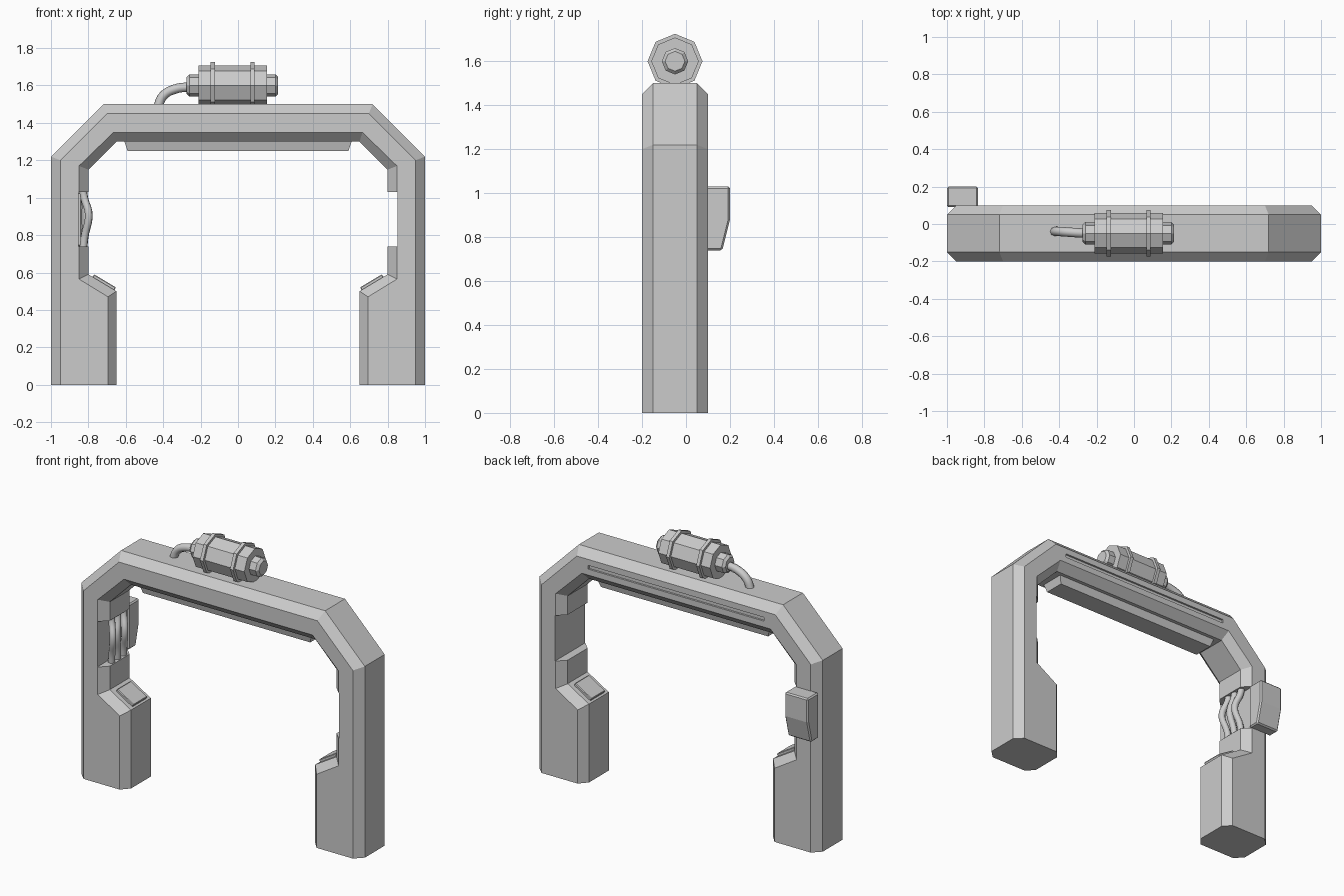
import bpy, bmesh, math
from mathutils import Vector

if "Cube" in bpy.data.objects:
    bpy.data.objects.remove(bpy.data.objects["Cube"])


def finish(name, bm, bevel=0.0):
    bmesh.ops.recalc_face_normals(bm, faces=bm.faces)
    me = bpy.data.meshes.new(name)
    bm.to_mesh(me)
    bm.free()
    ob = bpy.data.objects.new(name, me)
    bpy.context.collection.objects.link(ob)
    if bevel:
        mod = ob.modifiers.new("bevel", 'BEVEL')
        mod.width, mod.segments = bevel, 1
    return ob


def loft(name, loops, bevel=0.0):
    """Skin a list of equally long point loops and cap both ends."""
    bm = bmesh.new()
    rings = [[bm.verts.new(p) for p in loop] for loop in loops]
    n = len(rings[0])
    for a, b in zip(rings, rings[1:]):
        for i in range(n):
            j = (i + 1) % n
            bm.faces.new((a[i], a[j], b[j], b[i]))
    bm.faces.new(rings[0])
    bm.faces.new(rings[-1])
    return finish(name, bm, bevel)


def rect(x, y0, y1, z):
    return [(-x, y0, z), (x, y0, z), (x, y1, z), (-x, y1, z)]


def box(name, lo, hi, bevel=0.0):
    quad = lambda z: [(lo[0], lo[1], z), (hi[0], lo[1], z), (hi[0], hi[1], z), (lo[0], hi[1], z)]
    return loft(name, [quad(lo[2]), quad(hi[2])], bevel)


def octagon_x(name, stations, y=-0.05, z=1.6):
    """Eight-sided turned part along x; stations are (x, radius)."""
    ang = [i * math.pi / 4 for i in range(8)]
    return loft(name, [[(x, y + r * math.cos(a), z + r * math.sin(a)) for a in ang] for x, r in stations])


def tube(name, pts, radius):
    cu = bpy.data.curves.new(name, 'CURVE')
    cu.dimensions, cu.bevel_depth, cu.bevel_resolution = '3D', radius, 2
    cu.use_fill_caps = True
    sp = cu.splines.new('BEZIER')
    sp.bezier_points.add(len(pts) - 1)
    for bp, p in zip(sp.bezier_points, pts):
        bp.co = p
        bp.handle_left_type = bp.handle_right_type = 'AUTO'
    sp.resolution_u = 6
    ob = bpy.data.objects.new(name, cu)
    bpy.context.collection.objects.link(ob)
    return ob


def cut(target, cutter):
    mod = target.modifiers.new("cut", 'BOOLEAN')
    mod.operation, mod.object, mod.solver = 'DIFFERENCE', cutter, 'EXACT'
    cutter.hide_render = True
    cutter.hide_set(True)
    cutter.display_type = 'WIRE'


# Chamfered arch: half outlines of the full section and of the inset faces
full = [(1, 0), (1, 1.22), (.72, 1.5)], [(.65, 1.3), (.80, 1.15), (.80, .59), (.65, .5), (.65, 0)]
inset = [(.95, 0), (.95, 1.2), (.70, 1.45)], [(.665, 1.35), (.85, 1.17), (.85, .565), (.695, .47), (.695, 0)]


def arch(halves, y):
    outer, inner = halves
    flip = lambda pts: [(-x, z) for x, z in reversed(pts)]
    outline = outer + flip(outer) + flip(inner) + inner
    return [(x, y, z) for x, z in outline]


frame = loft("arch_frame", [arch(inset, -.2), arch(full, -.15), arch(full, .05), arch(inset, .1)])

# Recesses inside both legs and a groove along the back of the beam
for side, s in (("left", -1), ("right", 1)):
    xs = sorted((s * .6, s * .853))
    cut(frame, box(side + "_recess_cutter", (xs[0], -.3, .74), (xs[1], .3, 1.03)))
cut(frame, box("groove_cutter", (-.62, .088, 1.388), (.62, .15, 1.412)))

# Light bar under the beam
loft("light_bar", [rect(.61, -.13, .03, 1.31), rect(.59, -.115, .015, 1.25)])

# Sloped pads on top of the thick lower legs
for side, s in (("left", -1), ("right", 1)):
    pad = box(side + "_pad", (-.068, -.07, -.012), (.068, .07, .012), .004)
    pad.location = (s * .717, -.05, .545)
    pad.rotation_euler.y = -s * math.atan(.606)
    if s > 0:
        pad.rotation_euler.y = -math.atan(.6)
    else:
        pad.rotation_euler.y = math.atan(.6)

# Canister with straps and end caps
octagon_x("canister_body", [(-.21, .108), (.155, .108)])
octagon_x("canister_caps", [(-.275, .045), (-.26, .06), (.2, .06), (.215, .045)])
for i, x in enumerate((-.135, .077)):
    octagon_x(f"canister_strap_{i + 1}", [(x - .011, .125), (x + .011, .125)])

# Hose from the canister into the beam
tube("canister_hose", [(-.25, -.05, 1.592), (-.33, -.045, 1.583), (-.40, -.04, 1.545), (-.43, -.04, 1.48)], .025)

# Cables bridging the left recess
for i, (y, x) in enumerate(((-.11, -.798), (-.05, -.81), (.01, -.798))):
    tube(f"cable_{i + 1}", [(-.828, y + .015, .72), (-.82, y + .01, .79), (x, y - .012, .91),
                            (-.822, y + .012, 1.0), (-.83, y + .015, 1.05)], .021)

# Control box on the back of the left leg
side_profile = [(.09, .74), (.165, .74), (.2, .88), (.2, 1.03), (.09, 1.03)]
loft("control_box", [[(x, y, z) for y, z in side_profile] for x in (-1, -.835)], .008)

# Smooth the round tubes, keep everything else flat
bpy.ops.object.select_all(action='DESELECT')
for ob in list(bpy.context.collection.objects):
    if ob.type == 'CURVE':
        for sp in ob.data.splines:
            sp.use_smooth = True
